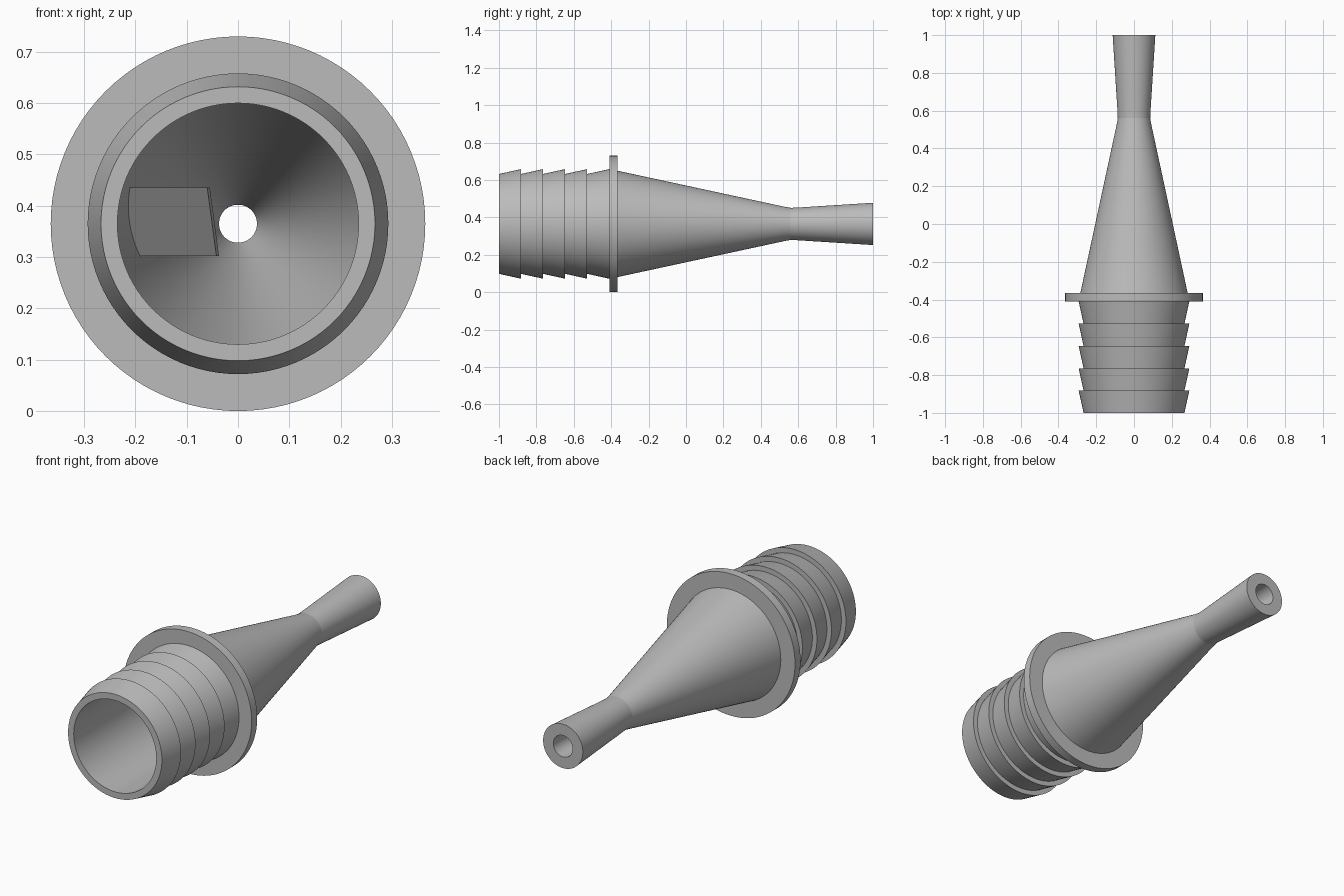
import bpy, bmesh, math
from mathutils import Vector, Matrix

cube = bpy.data.objects.get("Cube")
if cube:
    bpy.data.objects.remove(cube, do_unlink=True)

AXIS_Z = 0.365
SEGMENTS = 96

grey = bpy.data.materials.new("plain_grey")
grey.use_nodes = True
grey.diffuse_color = (0.5, 0.5, 0.5, 1)
grey.node_tree.nodes["Principled BSDF"].inputs["Base Color"].default_value = (0.5, 0.5, 0.5, 1)


def add_object(name, bm):
    bmesh.ops.recalc_face_normals(bm, faces=bm.faces)
    mesh = bpy.data.meshes.new(name)
    bm.to_mesh(mesh)
    bm.free()
    mesh.materials.append(grey)
    obj = bpy.data.objects.new(name, mesh)
    bpy.context.collection.objects.link(obj)
    return obj


# Hose barbs: each tooth widens towards the flange, then steps back in
profile = []
barb_count, barb_length = 5, 0.118
for i in range(barb_count):
    start = -1 + i * barb_length
    profile += [(start, 0.267), (start + barb_length, 0.293)]

# Flange, outer cone, softened neck and flared tip
profile += [(-0.41, 0.365), (-0.365, 0.365), (-0.365, 0.284),
            (0.53, 0.091), (0.56, 0.086), (0.59, 0.087), (1, 0.113)]
# Bore, from the tip back through the throat to the wide mouth
profile += [(1, 0.055), (0.59, 0.037), (0.55, 0.037),
            (-0.38, 0.235), (-1, 0.235)]

# Lathe the closed profile about the long axis
bm = bmesh.new()
verts = [bm.verts.new((r, y, AXIS_Z)) for y, r in profile]
edges = [bm.edges.new((a, b)) for a, b in zip(verts, verts[1:] + verts[:1])]
bmesh.ops.spin(bm, geom=verts + edges, cent=(0, 0, AXIS_Z), axis=(0, 1, 0),
               angle=math.tau, steps=SEGMENTS, use_merge=True)
bmesh.ops.remove_doubles(bm, verts=bm.verts, dist=0.0001)
nozzle = add_object("nozzle_body", bm)

bpy.ops.object.select_all(action="DESELECT")
nozzle.select_set(True)
bpy.context.view_layer.objects.active = nozzle
bpy.ops.object.shade_smooth_by_angle(angle=math.radians(11))

# Tilted vane inside the cone, its outer end buried in the wall
bm = bmesh.new()
front = [bm.verts.new(p) for p in ((-0.23, -0.32, 0.436), (-0.06, -0.32, 0.436),
                                   (-0.042, -0.22, 0.302), (-0.21, -0.22, 0.302))]
face = bm.faces.new(front)
back = bmesh.ops.extrude_face_region(bm, geom=[face], use_keep_orig=True)
bmesh.ops.translate(bm, vec=(0.005, 0.04, 0),
                    verts=[v for v in back["geom"] if isinstance(v, bmesh.types.BMVert)])
add_object("inner_vane", bm)
